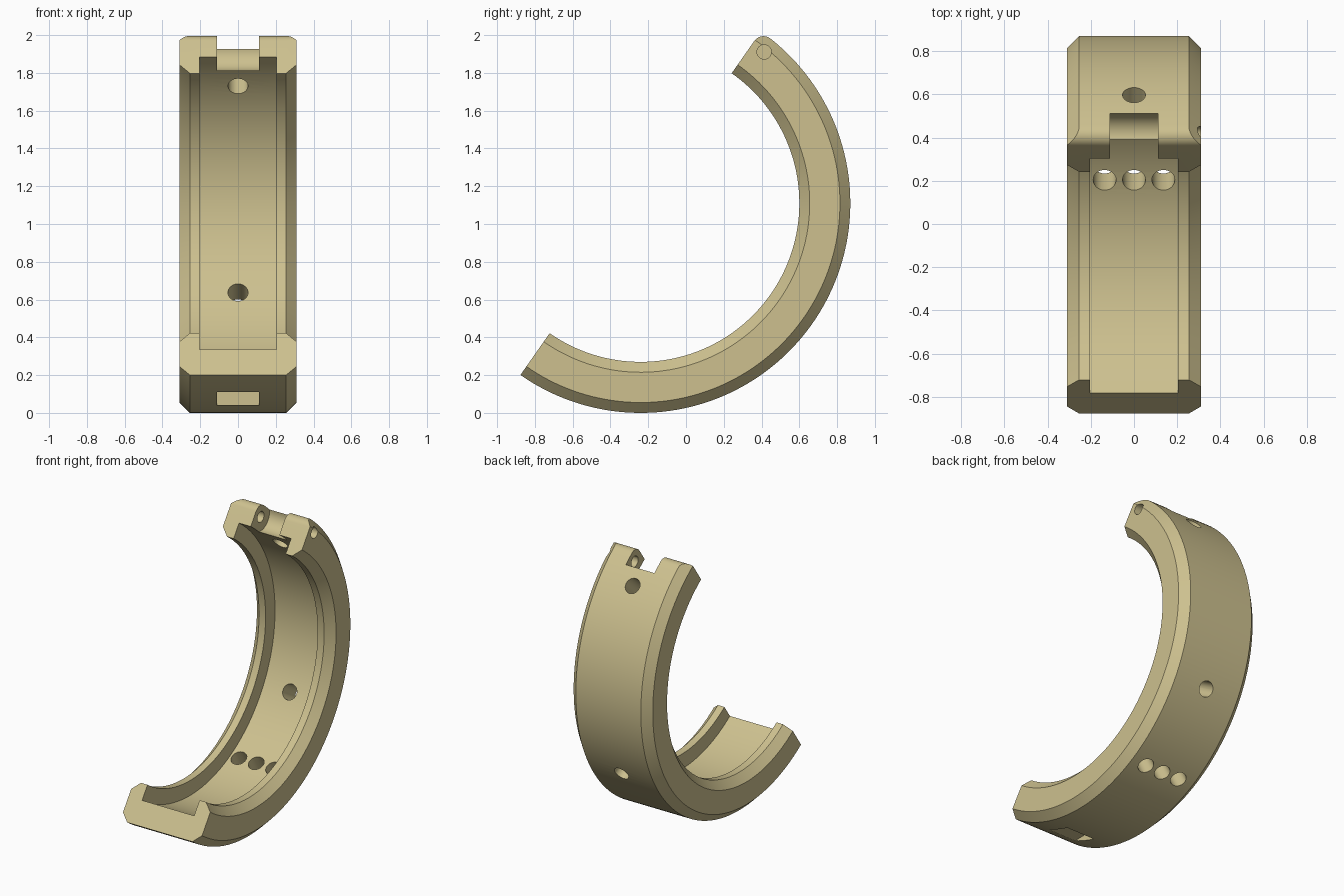
import bpy, bmesh, math
from mathutils import Vector, Matrix

if "Cube" in bpy.data.objects:
    bpy.data.objects.remove(bpy.data.objects["Cube"])

CY, CZ = -0.24, 1.11            # ring centre
R_OUT, R_IN, R_GROOVE = 1.11, 0.84, 0.946
HALF, CH, GROOVE = 0.31, 0.055, 0.204
END = math.radians(55)          # hinge end direction; the other end is opposite

tan = bpy.data.materials.new("tan")
tan.diffuse_color = (0.61, 0.53, 0.275, 1)
tan.use_nodes = True
tan.node_tree.nodes["Principled BSDF"].inputs["Base Color"].default_value = tan.diffuse_color


def make(name, bm):
    bmesh.ops.recalc_face_normals(bm, faces=bm.faces)
    mesh = bpy.data.meshes.new(name)
    bm.to_mesh(mesh)
    bm.free()
    mesh.materials.append(tan)
    ob = bpy.data.objects.new(name, mesh)
    bpy.context.collection.objects.link(ob)
    return ob


def polar(r, a):
    return CY + r * math.cos(a), CZ + r * math.sin(a)


def at_end(u, t):
    """Point u along the hinge end line, t into the band."""
    c, s = math.cos(END), math.sin(END)
    return CY + u * c + t * s, CZ + u * s - t * c


def prism(name, pts, x0, x1):
    bm = bmesh.new()
    face = bm.faces.new([bm.verts.new((x0, y, z)) for y, z in pts])
    ext = bmesh.ops.extrude_face_region(bm, geom=[face])["geom"]
    verts = [v for v in ext if isinstance(v, bmesh.types.BMVert)]
    bmesh.ops.translate(bm, verts=verts, vec=(x1 - x0, 0, 0))
    return make(name, bm)


def circle(y, z, r, n=40):
    return [(y + r * math.cos(2 * math.pi * i / n), z + r * math.sin(2 * math.pi * i / n))
            for i in range(n)]


def radial_hole(x, deg, r=0.053):
    a = math.radians(deg)
    y, z = polar(1.0, a)
    rot = Vector((0, math.cos(a), math.sin(a))).to_track_quat('Z', 'Y').to_matrix().to_4x4()
    bm = bmesh.new()
    bmesh.ops.create_cone(bm, cap_ends=True, segments=32, radius1=r, radius2=r, depth=0.5,
                          matrix=Matrix.Translation((x, y, z)) @ rot)
    return make("hole_cutter", bm)


def cut(body, cutter):
    cutter.hide_render = True
    mod = body.modifiers.new("cut", 'BOOLEAN')
    mod.operation, mod.solver, mod.object = 'DIFFERENCE', 'EXACT', cutter
    bpy.context.view_layer.objects.active = body
    bpy.ops.object.modifier_apply(modifier=mod.name)
    bpy.data.objects.remove(cutter)


# Half ring band: chamfered channel section swept through 180 degrees
half = [(GROOVE, R_GROOVE), (GROOVE, R_IN), (HALF - CH, R_IN), (HALF, R_IN + CH),
        (HALF, R_OUT - CH), (HALF - CH, R_OUT)]
section = half + [(-x, r) for x, r in reversed(half)]
STEPS = 96
bm = bmesh.new()
rings = []
for i in range(STEPS + 1):
    a = END - math.pi * i / STEPS
    rings.append([bm.verts.new((x, *polar(r, a))) for x, r in section])
n = len(section)
for p, q in zip(rings, rings[1:]):
    for j in range(n):
        k = (j + 1) % n
        bm.faces.new((p[j], p[k], q[k], q[j]))
bm.faces.new(rings[0])
bm.faces.new(rings[-1])
band = make("half_ring_band", bm)

# Rounded outer corner at the hinge end
f = 0.06
uc = math.sqrt((R_OUT - f) ** 2 - f ** 2)
arc = [at_end(uc + f * math.sin(a), f - f * math.cos(a))
       for a in [math.pi / 2 * i / 12 for i in range(13)]]
cut(band, prism("corner_cutter", arc + [at_end(1.25, f), at_end(1.25, -0.1), at_end(uc, -0.1)],
                -0.5, 0.5))

# Hinge notch with a concave back wall around the pin axis
PU, PT, NR = 1.031, 0.076, 0.1
back = [at_end(PU + NR * math.cos(a), PT + NR * math.sin(a))
        for a in [math.pi * i / 20 for i in range(21)]]
notch = [at_end(1.3, -0.1), at_end(1.3, PT)] + back + [at_end(0.8, PT), at_end(0.8, -0.1)]
cut(band, prism("notch_cutter", notch, -0.112, 0.112))

# Hinge pin hole, blind on the left lug
cut(band, prism("pin_cutter", circle(*at_end(PU, PT), 0.038), -0.22, 0.5))

# Radial screw holes
for x, deg in [(0, 41), (0, -30), (-0.136, -62), (0, -62), (0.136, -62)]:
    cut(band, radial_hole(x, deg))

# Latch recess under the free end
cut(band, prism("latch_cutter", [(-0.9, -0.1), (-0.535, -0.1), (-0.535, 0.11), (-0.9, 0.11)],
                -0.112, 0.112))

bpy.ops.object.select_all(action='DESELECT')
band.select_set(True)
bpy.context.view_layer.objects.active = band
bpy.ops.object.shade_smooth_by_angle(angle=math.radians(25))
